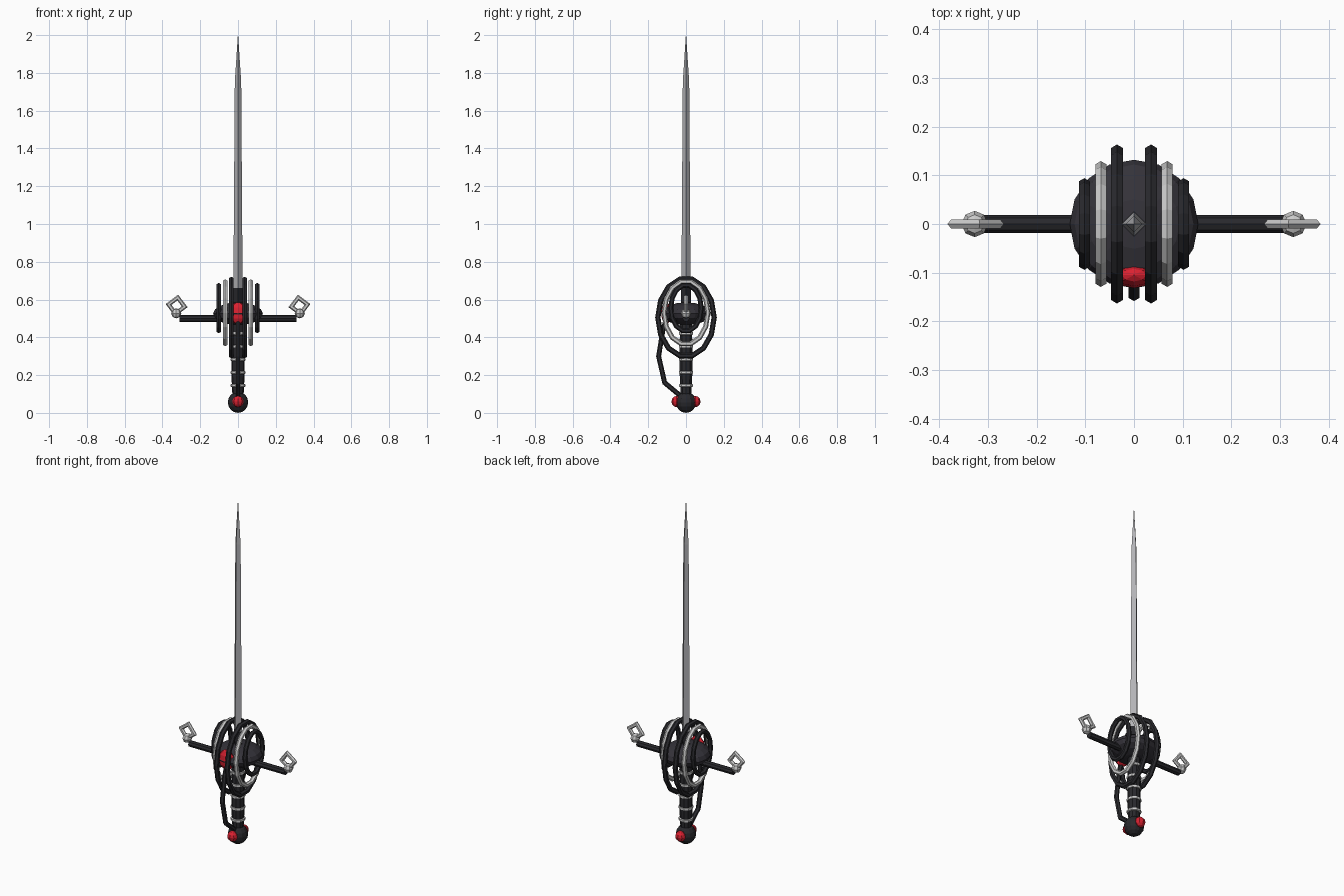
import bpy, bmesh
from math import sin, cos, pi, radians
from mathutils import Vector, Matrix

if "Cube" in bpy.data.objects:
    bpy.data.objects.remove(bpy.data.objects["Cube"])


def material(name, rgb):
    m = bpy.data.materials.new(name)
    m.diffuse_color = (*rgb, 1)
    m.use_nodes = True
    m.node_tree.nodes["Principled BSDF"].inputs["Base Color"].default_value = m.diffuse_color
    return m


DARK = material("dark_iron", (0.022, 0.022, 0.026))
CUP = material("cup_iron", (0.035, 0.033, 0.042))
SILVER = material("silver", (0.55, 0.55, 0.58))
STEEL = material("steel", (0.45, 0.45, 0.47))
RED = material("red_gem", (0.7, 0.015, 0.03))


def finish(name, bm, mat):
    bmesh.ops.recalc_face_normals(bm, faces=bm.faces)
    me = bpy.data.meshes.new(name)
    bm.to_mesh(me)
    bm.free()
    me.materials.append(mat)
    ob = bpy.data.objects.new(name, me)
    bpy.context.collection.objects.link(ob)
    return ob


def skin(name, loops, mat, closed=False):
    """Join a row of vertex loops into one surface, capped unless closed."""
    bm = bmesh.new()
    rows = [[bm.verts.new(p) for p in loop] for loop in loops]
    n = len(rows[0])
    for i in range(len(rows) if closed else len(rows) - 1):
        a, b = rows[i], rows[(i + 1) % len(rows)]
        for j in range(n):
            k = (j + 1) % n
            bm.faces.new((a[j], a[k], b[k], b[j]))
    if not closed:
        bm.faces.new(rows[0])
        bm.faces.new(rows[-1])
    return finish(name, bm, mat)


def lathe(name, profile, sides, mat, turn=0.0):
    """Profile of (radius, z) turned about the z axis."""
    return skin(name, [[(r * cos(turn + 2 * pi * j / sides),
                         r * sin(turn + 2 * pi * j / sides), z)
                        for j in range(sides)] for r, z in profile], mat)


def tube(name, pts, axis, r, sides, mat, closed=False):
    """Mitred tube along a flat path; axis is the normal of its plane."""
    pts, axis, n, loops = [Vector(p) for p in pts], Vector(axis), len(pts), []
    for i, p in enumerate(pts):
        prev = pts[i - 1] if closed or i else None
        nxt = pts[(i + 1) % n] if closed or i < n - 1 else None
        d1 = (p - prev).normalized() if prev else (nxt - p).normalized()
        d2 = (nxt - p).normalized() if nxt else d1
        side = (d1 + d2).normalized().cross(axis)
        mitre = 1 / max(0.5, side.dot(d1.cross(axis)))
        loops.append([p + side * mitre * r * cos(2 * pi * j / sides)
                      + axis * r * sin(2 * pi * j / sides) for j in range(sides)])
    return skin(name, loops, mat, closed)


def ball(name, centre, size, mat, u=8, v=6):
    bm = bmesh.new()
    bmesh.ops.create_uvsphere(bm, u_segments=u, v_segments=v, radius=1, matrix=
                              Matrix.Translation(centre) @ Matrix.Diagonal((*size, 1)))
    return finish(name, bm, mat)


# Blade: diamond section, long taper then a sharp point
lathe("blade", [(0.025, 0.56), (0.024, 0.72), (0.017, 1.75), (0.0008, 2.0)], 4, STEEL)
lathe("ricasso", [(0.026, 0.53), (0.026, 0.66)], 4, DARK)

# Grip with silver wire bands
lathe("grip", [(0.03, 0.1), (0.035, 0.2), (0.036, 0.33), (0.033, 0.49)], 10, DARK)
for i in range(5):
    z = 0.145 + 0.069 * i
    lathe(f"grip_band_{i + 1}", [(0.03, z - 0.009), (0.039, z - 0.006),
                                 (0.039, z + 0.006), (0.03, z + 0.009)], 10, SILVER)

# Pommel with a gem front and back
ball("pommel", (0, 0, 0.056), (0.054, 0.054, 0.056), DARK, 12, 8)
for s, label in ((-1, "front"), (1, "back")):
    ball(f"pommel_gem_{label}", (0, s * 0.05, 0.06), (0.03, 0.027, 0.03), RED)

# Cup guard and its gem
ball("cup_guard", (0, 0, 0.525), (0.132, 0.132, 0.06), CUP, 16, 8)
ball("cup_gem", (0, -0.105, 0.528), (0.05, 0.026, 0.058), RED)

# Cross bar
tube("cross_bar", [(-0.31, 0, 0.5), (0.31, 0, 0.5)], (0, 1, 0), 0.018, 8, DARK)

# Mirrored guard rings and bar finials
for s, label in ((-1, "left"), (1, "right")):
    for part, x, zc, ry, rz, r, mat in (
            ("outer_ring", 0.035, 0.505, 0.149, 0.207, 0.014, DARK),
            ("middle_ring", 0.068, 0.53, 0.116, 0.168, 0.013, SILVER),
            ("inner_ring", 0.102, 0.555, 0.081, 0.123, 0.013, DARK)):
        pts = [(s * x, ry * cos(2 * pi * i / 14), zc + rz * sin(2 * pi * i / 14))
               for i in range(14)]
        tube(f"{part}_{label}", pts, (1, 0, 0), r, 6, mat, True)
    ball(f"finial_ball_{label}", (s * 0.327, 0, 0.527), (0.027,) * 3, SILVER, 8, 4)
    curl = [(s * (0.325 + 0.043 * cos(radians(a))), 0, 0.568 + 0.043 * sin(radians(a)))
            for a in (8, 98, 188, 278)]
    tube(f"finial_loop_{label}", curl, (0, 1, 0), 0.011, 6, SILVER, True)

# Knuckle bow in front of the grip
tube("knuckle_bow", [(0, -0.1, 0.51), (0, -0.122, 0.44), (0, -0.145, 0.3), (0, -0.113, 0.16),
                     (0, -0.035, 0.095)], (1, 0, 0), 0.013, 6, DARK)
